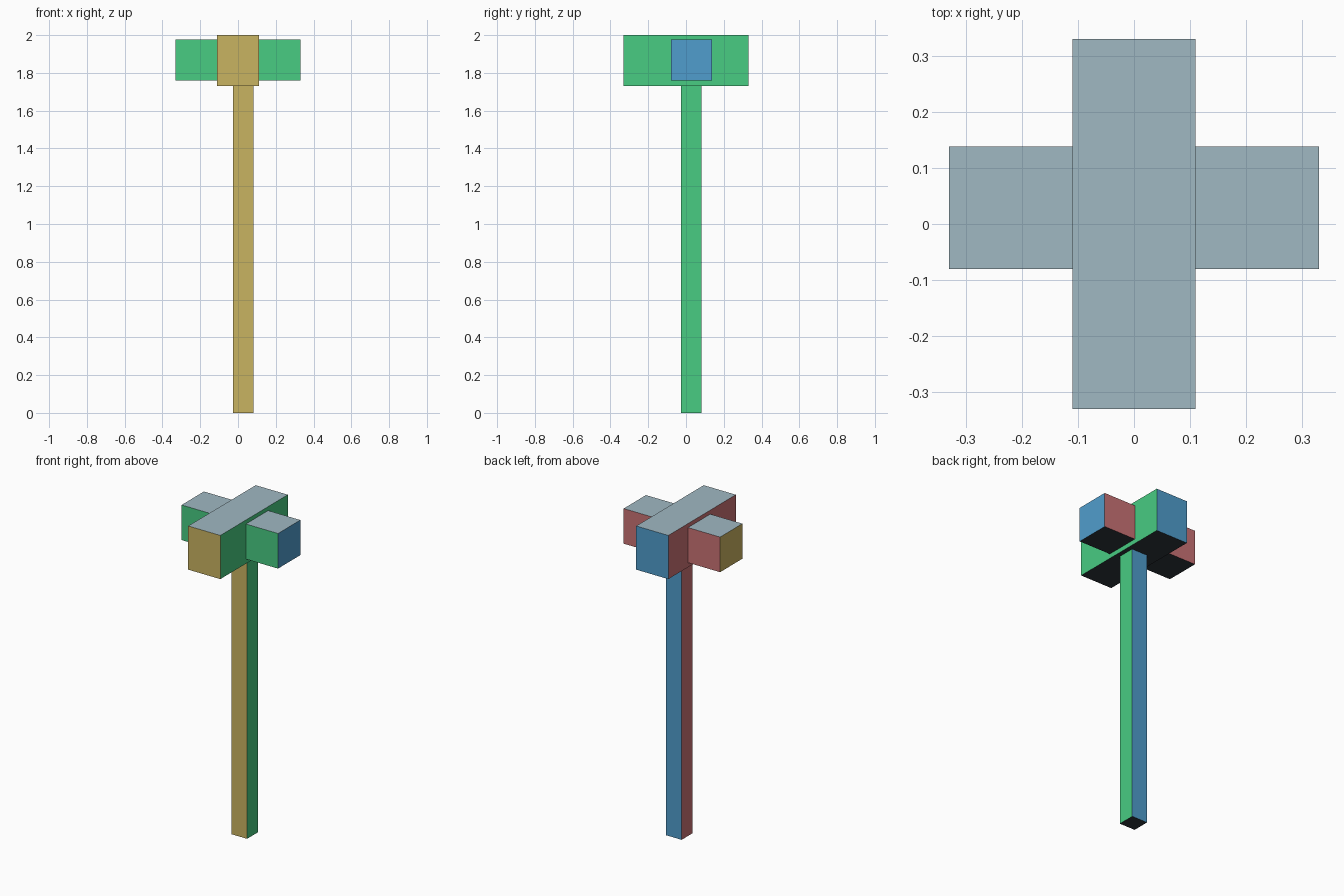
import bpy, bmesh, math
from mathutils import Matrix, Vector

if "Cube" in bpy.data.objects:
    bpy.data.objects.remove(bpy.data.objects["Cube"])


def material(name, rgb):
    lin = [(c / 255 / 12.92) if c / 255 <= 0.04045 else ((c / 255 + 0.055) / 1.055) ** 2.4 for c in rgb]
    m = bpy.data.materials.new(name)
    m.diffuse_color = (*lin, 1)
    m.use_nodes = True
    m.node_tree.nodes["Principled BSDF"].inputs["Base Color"].default_value = m.diffuse_color
    return m


# One colour per local face direction, shared by every block
SIDES = [
    (Vector((0, -1, 0)), material("gold", (201, 179, 97))),
    (Vector((1, 0, 0)), material("green", (72, 204, 130))),
    (Vector((0, 1, 0)), material("blue", (80, 157, 205))),
    (Vector((-1, 0, 0)), material("red", (202, 115, 117))),
    (Vector((0, 0, 1)), material("pale_grey_blue", (160, 184, 194))),
    (Vector((0, 0, -1)), material("charcoal", (46, 52, 58))),
]


def block(name, size, centre, turn=0):
    """Box coloured by face direction, then turned about z."""
    bm = bmesh.new()
    bmesh.ops.create_cube(bm, size=1, matrix=Matrix.Diagonal((*size, 1)))
    bm.normal_update()
    for f in bm.faces:
        f.material_index = max(range(6), key=lambda i: f.normal.dot(SIDES[i][0]))
    mesh = bpy.data.meshes.new(name)
    bm.to_mesh(mesh)
    bm.free()
    for _, mat in SIDES:
        mesh.materials.append(mat)
    ob = bpy.data.objects.new(name, mesh)
    ob.location = centre
    ob.rotation_euler.z = math.radians(turn)
    bpy.context.collection.objects.link(ob)


# Upright post, slightly off centre
block("post", (0.108, 0.108, 1.73), (0.027, 0.027, 0.865))
# Large head running front to back
block("head", (0.22, 0.66, 0.27), (0, 0, 1.865))
# Cross bar: the same kind of block, turned a quarter
block("cross_bar", (0.218, 0.66, 0.217), (0, 0.029, 1.867), -90)
